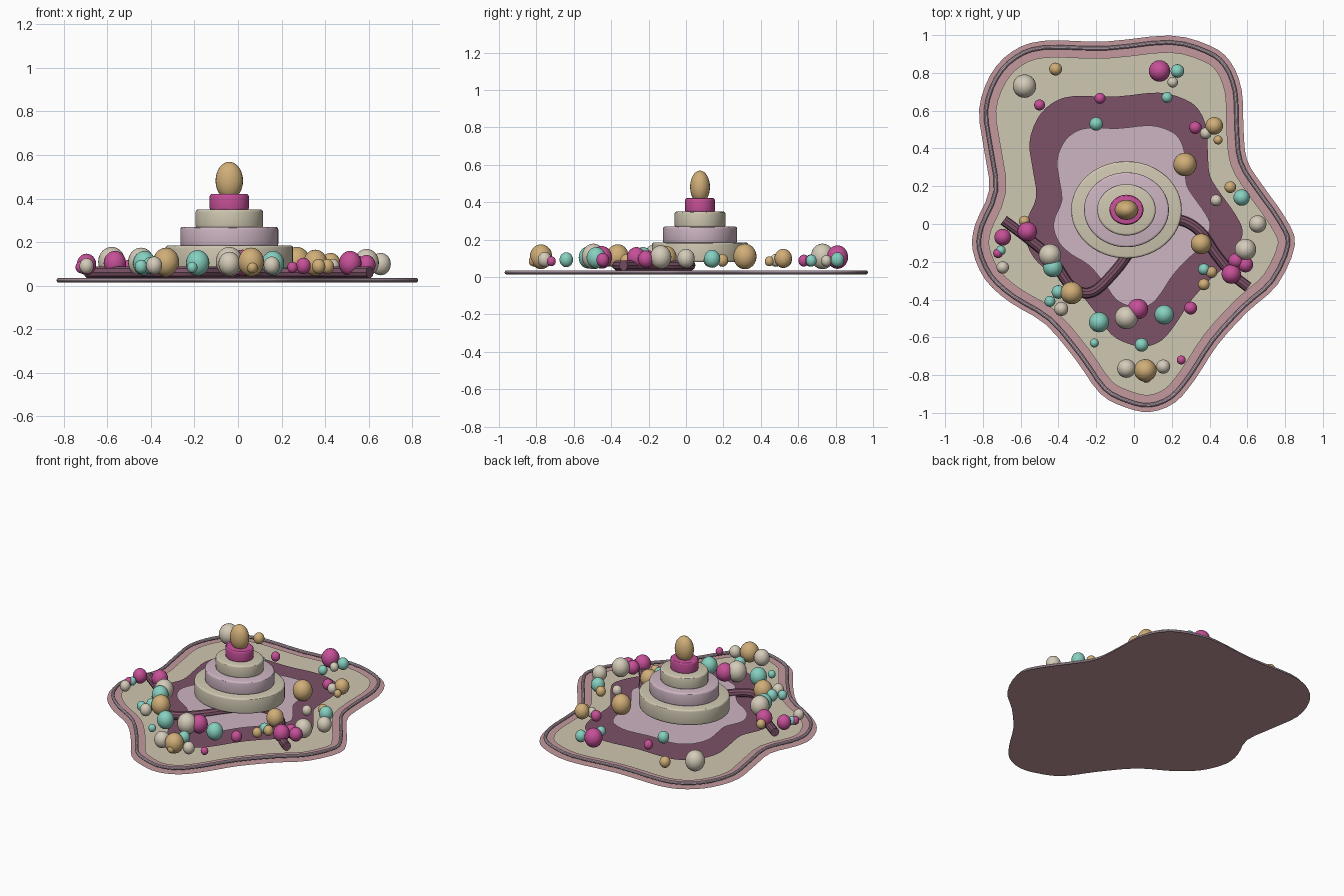
import bpy, bmesh, math
from mathutils import Vector

if "Cube" in bpy.data.objects:
    bpy.data.objects.remove(bpy.data.objects["Cube"])


def mat(name, r, g, b):
    m = bpy.data.materials.new(name)
    lin = [((c / 255 + 0.055) / 1.055) ** 2.4 for c in (r, g, b)]
    m.diffuse_color = (*lin, 1)
    m.use_nodes = True
    m.node_tree.nodes["Principled BSDF"].inputs["Base Color"].default_value = m.diffuse_color
    return m


PINK = mat("dusty pink", 196, 153, 158)
CREAM = mat("cream", 207, 199, 177)
PLUM = mat("plum", 124, 82, 103)
MAUVE = mat("pale mauve", 205, 181, 194)
MAGENTA = mat("magenta", 198, 80, 152)
GOLD = mat("gold", 208, 174, 120)
TEAL = mat("teal", 134, 208, 192)
PEARL = mat("pearl", 212, 203, 185)


def add(name, bm, material, smooth=True):
    me = bpy.data.meshes.new(name)
    bm.to_mesh(me)
    bm.free()
    me.materials.append(material)
    ob = bpy.data.objects.new(name, me)
    bpy.context.collection.objects.link(ob)
    for p in me.polygons:
        p.use_smooth = smooth
    return ob


def spline(pts, steps, closed):
    """Catmull-Rom curve through the points."""
    pts = [Vector(p) for p in pts]
    n = len(pts)
    get = (lambda i: pts[i % n]) if closed else (lambda i: pts[max(0, min(n - 1, i))])
    out = []
    for i in range(n if closed else n - 1):
        a, b, c, d = (get(i + k) for k in (-1, 0, 1, 2))
        for s in range(steps):
            t = s / steps
            out.append(0.5 * (2 * b + (c - a) * t + (2 * a - 5 * b + 4 * c - d) * t * t
                              + (3 * b - a - 3 * c + d) * t ** 3))
    if not closed:
        out.append(pts[-1])
    return out


def tube(name, path, z, radius, material, closed):
    cu = bpy.data.curves.new(name, 'CURVE')
    cu.dimensions = '3D'
    cu.bevel_depth = radius
    cu.bevel_resolution = 3
    cu.use_fill_caps = not closed
    sp = cu.splines.new('POLY')
    sp.points.add(len(path) - 1)
    for p, v in zip(sp.points, path):
        p.co = (v.x, v.y, z, 1)
    sp.use_cyclic_u = closed
    cu.materials.append(material)
    ob = bpy.data.objects.new(name, cu)
    bpy.context.collection.objects.link(ob)
    bpy.ops.object.select_all(action='DESELECT')
    ob.select_set(True)
    bpy.context.view_layer.objects.active = ob
    bpy.ops.object.convert(target='MESH')
    bpy.ops.object.shade_smooth_by_angle()


# wavy outline shared by every layer
outline = spline([
    (.852, -.11), (.80, .035), (.677, .21), (.598, .34), (.58, .50), (.57, .71),
    (.51, .86), (.40, .945), (.19, .998), (-.15, .966), (-.48, .97), (-.645, .913),
    (-.76, .79), (-.82, .606), (-.794, .394), (-.767, .18), (-.84, 0), (-.855, -.135),
    (-.788, -.294), (-.656, -.415), (-.47, -.53), (-.31, -.717), (-.18, -.897),
    (-.048, -.97), (.085, -.995), (.217, -.945), (.323, -.823), (.444, -.638),
    (.603, -.463), (.76, -.32)], 3, True)


def inset(d):
    n = len(outline)
    res = []
    for i, p in enumerate(outline):
        t = (outline[(i + 1) % n] - outline[i - 1]).normalized()
        res.append(p + Vector((-t.y, t.x)) * d)
    return res


# stacked flat layers, each a single thin sheet
layers = [("base_sheet", outline, 0, PINK),
          ("cream_sheet", inset(.088), .02, CREAM),
          ("plum_sheet", [p * .675 + Vector((0, .022)) for p in outline], .04, PLUM),
          ("mauve_sheet", [p * .485 + Vector((-.01, .038)) for p in outline], .058, MAUVE)]
for name, pts, z, m in layers:
    bm = bmesh.new()
    f = bm.faces.new([bm.verts.new((p.x, p.y, z)) for p in pts])
    bmesh.ops.triangulate(bm, faces=[f])
    add(name, bm, m, False)

# raised rim line and winding ribbon
tube("rim_line", inset(.036), .025, .011, MAUVE, True)
tube("winding_ribbon", spline([
    (-.69, .02), (-.57, -.07), (-.44, -.18), (-.33, -.335), (-.22, -.36), (-.10, -.25),
    (0, -.12), (.12, .0), (.245, .02), (.35, -.04), (.43, -.155), (.52, -.265),
    (.605, -.335)], 5, False), .062, .028, PLUM, False)

# stepped tower of oval drums
CX, CY = -.04, .075
for name, rx, ry, z0, z1, m in [
        ("tower_base", .293, .257, .08, .185, CREAM),
        ("tower_second", .225, .198, .18, .27, MAUVE),
        ("tower_third", .155, .136, .265, .35, CREAM),
        ("tower_top", .09, .08, .345, .422, MAGENTA)]:
    bm = bmesh.new()
    bmesh.ops.create_cone(bm, cap_ends=True, segments=48, radius1=1, radius2=1, depth=1)
    for v in bm.verts:
        v.co = (CX + v.co.x * rx, CY + v.co.y * ry, (z0 + z1) / 2 + v.co.z * (z1 - z0))
    rims = [e for e in bm.edges if any(len(f.verts) > 4 for f in e.link_faces)]
    bmesh.ops.bevel(bm, geom=rims, offset=.012, segments=3, profile=.5, affect='EDGES')
    ob = add(name, bm, m)
    bpy.context.view_layer.objects.active = ob
    bpy.ops.object.select_all(action='DESELECT')
    ob.select_set(True)
    bpy.ops.object.shade_smooth_by_angle()


def ball(name, x, y, z, rx, ry, rz, m):
    bm = bmesh.new()
    bmesh.ops.create_uvsphere(bm, u_segments=24, v_segments=16, radius=1)
    for v in bm.verts:
        v.co = (x + v.co.x * rx, y + v.co.y * ry, z + v.co.z * rz)
    add(name, bm, m)


ball("tower_egg", CX, CY, .482, .063, .053, .087, GOLD)


# scattered beads: x, y, radius
def beads(name, m, items):
    for i, (x, y, r) in enumerate(items):
        ball(f"{name}_bead_{i + 1}", x, y, .068 + .7 * r, r * 1.03, r * 1.03, r * 1.14, m)


beads("gold", GOLD, [
    (-.415, .82, .033), (.425, .52, .045), (.445, .445, .023), (.27, .315, .06),
    (.51, .195, .03), (.355, -.105, .053), (.41, -.255, .03), (.37, -.32, .03),
    (.06, -.775, .058), (.065, -.815, .025), (-.33, -.365, .058), (-.58, .015, .028)])
beads("pearl", PEARL, [
    (-.58, .73, .06), (.205, .75, .027), (.38, .48, .03), (.435, .125, .03),
    (.655, 0, .045), (.59, -.135, .055), (-.04, -.495, .06), (-.04, -.765, .048),
    (.155, -.755, .036), (-.385, -.45, .036), (-.445, -.165, .058), (-.695, -.23, .032)])
beads("magenta", MAGENTA, [
    (-.50, .63, .028), (-.18, .665, .028), (.135, .81, .055), (.325, .51, .032),
    (.54, -.195, .04), (.59, -.215, .04), (.515, -.265, .05), (.30, -.445, .033),
    (.02, -.45, .053), (.25, -.72, .023), (-.565, -.04, .05), (-.695, -.07, .043),
    (-.72, -.155, .025)])
beads("teal", TEAL, [
    (-.20, .53, .035), (.23, .81, .035), (.175, .67, .028), (.57, .14, .042),
    (.37, -.24, .03), (.16, -.48, .05), (-.185, -.52, .052), (.04, -.64, .035),
    (-.21, -.63, .023), (-.445, -.41, .028), (-.40, -.36, .035), (-.43, -.23, .05),
    (-.705, -.14, .025)])
